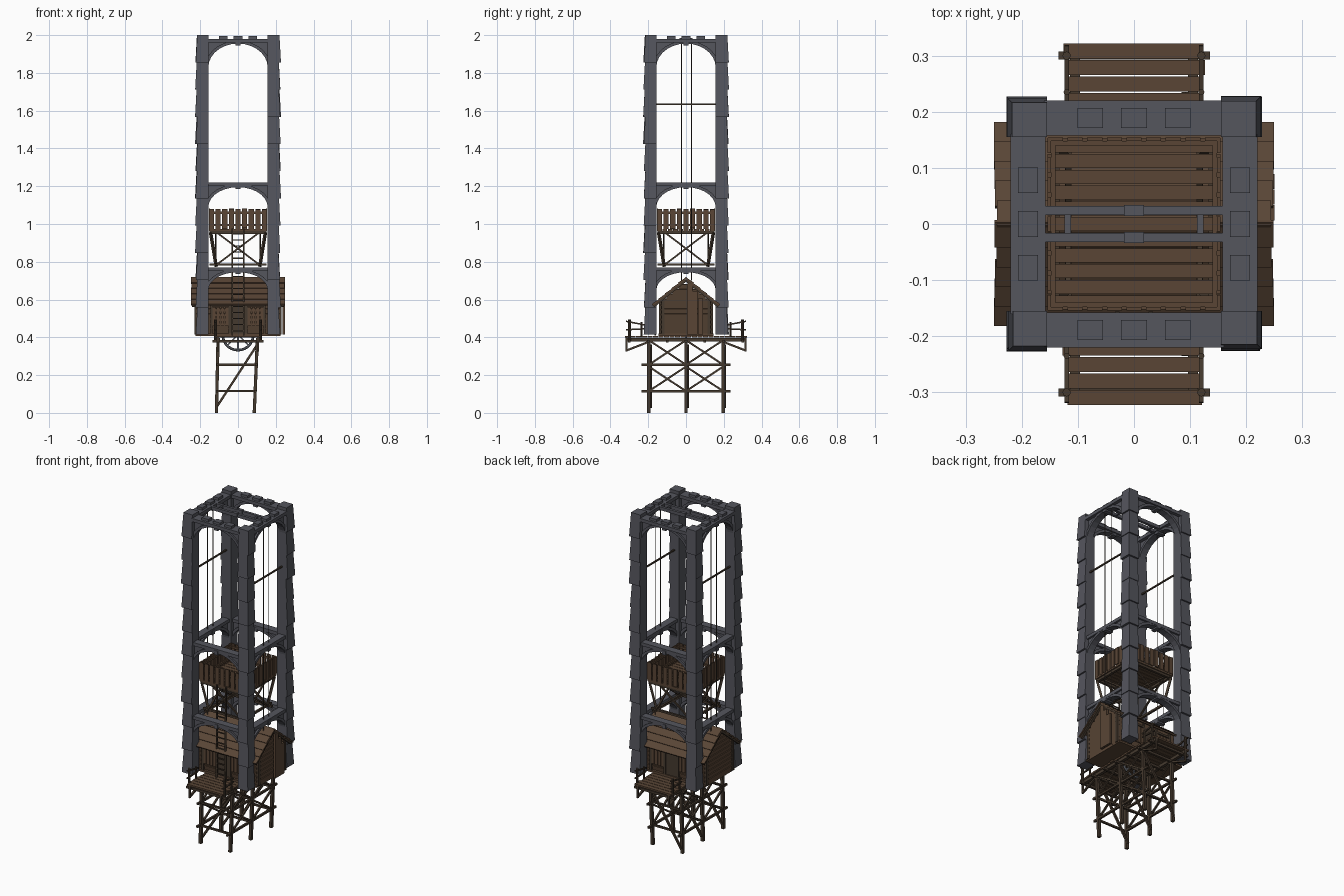
import bpy, bmesh, math, random
from mathutils import Matrix, Vector

random.seed(4)
cube = bpy.data.objects.get("Cube")
if cube:
    bpy.data.objects.remove(cube, do_unlink=True)


def material(name, r, g, b):
    m = bpy.data.materials.new(name)
    m.use_nodes = True
    m.diffuse_color = (r, g, b, 1)
    m.node_tree.nodes["Principled BSDF"].inputs["Base Color"].default_value = (r, g, b, 1)
    return m


STONE = material("grey stone", 0.09, 0.092, 0.11)
WOOD = material("brown planks", 0.1, 0.06, 0.036)
DARK = material("dark timber", 0.06, 0.042, 0.028)
ROPE = material("rope", 0.075, 0.06, 0.05)
METAL = material("wheel metal", 0.13, 0.14, 0.16)


def box(bm, c, s, rot=Matrix()):
    mat = Matrix.Translation(c) @ rot @ Matrix.Diagonal((*s, 1))
    return bmesh.ops.create_cube(bm, size=1, matrix=mat)["verts"]


def bar(bm, p, q, t, sides=4):
    p, q = Vector(p), Vector(q)
    d = q - p
    rot = d.to_track_quat("Z", "Y").to_matrix().to_4x4()
    mat = Matrix.Translation((p + q) / 2) @ rot
    if sides == 4:
        bmesh.ops.create_cube(bm, size=1, matrix=mat @ Matrix.Diagonal((t, t, d.length, 1)))
    else:
        bmesh.ops.create_cone(bm, cap_ends=True, segments=sides, radius1=t / 2,
                              radius2=t / 2, depth=d.length, matrix=mat)


def ribbon(bm, lower, upper, d0, d1):
    """Solid strip between two (x, z) curves, from depth d0 to d1."""
    rows = [[bm.verts.new(v) for v in ((a, d0, b), (c, d0, d), (c, d1, d), (a, d1, b))]
            for (a, b), (c, d) in zip(lower, upper)]
    for r, s in zip(rows, rows[1:]):
        for k in range(4):
            bm.faces.new((r[k], r[(k + 1) % 4], s[(k + 1) % 4], s[k]))
    bm.faces.new(rows[0])
    bm.faces.new(rows[-1])


def finish(bm, name, mat):
    bmesh.ops.recalc_face_normals(bm, faces=bm.faces)
    me = bpy.data.meshes.new(name)
    bm.to_mesh(me)
    bm.free()
    me.materials.append(mat)
    ob = bpy.data.objects.new(name, me)
    bpy.context.collection.objects.link(ob)
    return ob


def around(bm, name, mat, count=4):
    """Repeat a front part on the other sides."""
    for k in range(count):
        copy = bm.copy()
        bmesh.ops.rotate(copy, verts=copy.verts, cent=(0, 0, 0),
                         matrix=Matrix.Rotation(k * math.tau / count, 3, "Z"))
        finish(copy, f"{name}_{k + 1}", mat)
    bm.free()


SIGNS = (-1, 1)

# Corner pillars of rough stacked blocks
for sx in SIGNS:
    for sy in SIGNS:
        bm = bmesh.new()
        n = 11
        h = (2.0 - 0.415) / n
        for i in range(n):
            ox, oy = random.uniform(0.222, 0.228), random.uniform(0.222, 0.228)
            z = 0.415 + h * (i + 0.5)
            verts = box(bm, (sx * (0.155 + ox) / 2, sy * (0.155 + oy) / 2, z),
                        (ox - 0.155, oy - 0.155, h))
            for v in verts:
                if v.co.z > z:
                    if abs(v.co.x) > 0.2:
                        v.co.x -= sx * 0.008
                    if abs(v.co.y) > 0.2:
                        v.co.y -= sy * 0.008
        finish(bm, "corner_pillar", STONE)

# Arches with lintels on three levels
for label, spring, peak, top, depth in (("lower", 0.65, 0.745, 0.77, 0.045),
                                        ("middle", 1.09, 1.195, 1.22, 0.045),
                                        ("upper", 1.83, 1.955, 1.98, 0.063)):
    def curve(extra):
        w, r = 0.157 + extra, peak - spring + extra
        return [(-w * math.cos(math.pi * i / 14), spring + r * math.sin(math.pi * i / 14))
                for i in range(15)]
    bm = bmesh.new()
    inner = curve(0)
    ribbon(bm, inner, [(x, top - 0.01) for x, z in inner], -0.2, -0.178)
    ribbon(bm, inner, curve(0.016), -0.21, -0.168)
    box(bm, (0, -0.189, top - 0.01), (0.32, depth, 0.02))
    box(bm, (0, -0.189, peak + 0.003), (0.026, 0.05, 0.026))
    if label == "upper":
        for x in (-0.078, 0, 0.078):
            box(bm, (x, -0.189, top + 0.006), (0.046, 0.036, 0.018))
    around(bm, label + "_arch", STONE)

# Pulley beams across the top
bm = bmesh.new()
for s in SIGNS:
    box(bm, (0, s * 0.024, 1.97), (0.385, 0.016, 0.02))
    box(bm, (0, s * 0.024, 1.974), (0.036, 0.019, 0.02))
    box(bm, (s * 0.118, 0, 1.968), (0.011, 0.04, 0.015))
finish(bm, "pulley_beams", STONE)

# Hoist ropes and steadying rods
bm = bmesh.new()
for sx in SIGNS:
    for y in (-0.024, 0.028):
        bar(bm, (sx * 0.188, y, 0.7), (sx * 0.188, y, 1.97), 0.005, 6)
finish(bm, "hoist_ropes", ROPE)
bm = bmesh.new()
for sx in SIGNS:
    bar(bm, (sx * 0.188, -0.16, 1.635), (sx * 0.188, 0.16, 1.635), 0.008)
finish(bm, "steadying_rods", DARK)

# Lift platform: floor, slatted railing and braced frame
bm = bmesh.new()
for i in range(11):
    box(bm, (0, -0.14 + i * 0.028, 0.968), (0.308, 0.025, 0.012))
finish(bm, "platform_floor", WOOD)
bm = bmesh.new()
for i in range(9):
    box(bm, (-0.14 + i * 0.035, -0.151, 1.028 + random.uniform(-0.003, 0.003)),
        (0.027, 0.007, 0.105))
for z in (0.995, 1.06):
    box(bm, (0, -0.144, z), (0.3, 0.008, 0.012))
around(bm, "platform_railing", WOOD)
bm = bmesh.new()
bar(bm, (-0.15, -0.14, 0.955), (0.15, -0.14, 0.955), 0.014)
bar(bm, (-0.15, -0.117, 0.785), (0.15, -0.117, 0.785), 0.012)
for s in SIGNS:
    bar(bm, (s * 0.112, -0.118, 0.785), (-s * 0.112, -0.118, 0.955), 0.009)
bar(bm, (-0.145, -0.145, 0.955), (-0.115, -0.115, 0.775), 0.013)
around(bm, "platform_frame", DARK)

# Ladder up the front
bm = bmesh.new()
for s in SIGNS:
    bar(bm, (s * 0.03, -0.163, 0.41), (s * 0.03, -0.16, 0.975), 0.008)
for i in range(17):
    bar(bm, (-0.034, -0.163, 0.435 + i * 0.032), (0.034, -0.163, 0.435 + i * 0.032), 0.006)
finish(bm, "ladder", DARK)

# Cabin: floor, boarded walls, gables
bm = bmesh.new()
box(bm, (0, 0, 0.414), (0.45, 0.29, 0.012))
finish(bm, "cabin_floor", WOOD)
bm = bmesh.new()
z = 0.434
while z < 0.69:
    half = min(0.12, (0.7 - z) / 0.815)
    for s in SIGNS:
        box(bm, (s * 0.222, 0, z), (0.012, half * 2, 0.028), Matrix.Rotation(s * 0.2, 4, "Y"))
        if z < 0.6:
            box(bm, (0, s * 0.128, z), (0.44, 0.01, 0.028), Matrix.Rotation(s * -0.2, 4, "X"))
    z += 0.026
finish(bm, "cabin_walls", WOOD)
bm = bmesh.new()
for sx in SIGNS:
    for sy in SIGNS:
        bar(bm, (sx * 0.222, sy * 0.122, 0.415), (sx * 0.222, sy * 0.122, 0.61), 0.018)
        bar(bm, (sx * 0.236, 0, 0.703), (sx * 0.236, sy * 0.172, 0.565), 0.014)
        for x in (0.045, 0.14):
            bar(bm, (sx * x, sy * 0.137, 0.415), (sx * x, sy * 0.137, 0.605), 0.012)
        bar(bm, (sx * 0.045, sy * 0.137, 0.57), (sx * 0.14, sy * 0.137, 0.57), 0.012)
finish(bm, "cabin_timbers", DARK)

# Shutters and doors
bm = bmesh.new()
for s in SIGNS:
    for i in range(4):
        box(bm, (s * (0.06 + i * 0.022), -0.137, 0.51), (0.018, 0.008, 0.1))
around(bm, "shutter_boards", WOOD, 2)
bm = bmesh.new()
box(bm, (0, -0.136, 0.495), (0.08, 0.006, 0.15))
around(bm, "cabin_doorway", DARK, 2)
bm = bmesh.new()
for i in range(3):
    box(bm, (0.243, 0.02 + i * 0.028, 0.55 - i * 0.02), (0.014, 0.027, 0.27 - i * 0.04))
finish(bm, "side_door", WOOD)

# Roof of overlapping boards
bm = bmesh.new()
pitch = math.atan2(0.145, 0.178)
for s in SIGNS:
    for i in range(5):
        t = (i + 0.5) / 5
        width = 0.5 - random.uniform(0, 0.012)
        box(bm, (0, s * 0.174 * t, 0.715 - 0.142 * t), (width, 0.054, 0.009),
            Matrix.Rotation(-s * (pitch - 0.09), 4, "X"))
finish(bm, "cabin_roof", WOOD)

# Deck planks
bm = bmesh.new()
for i in range(22):
    w = 0.244 + random.uniform(-0.006, 0.006)
    box(bm, (random.uniform(-0.003, 0.003), -0.309 + i * 0.0294, 0.403), (w, 0.0265, 0.01))
finish(bm, "deck_planks", WOOD)

# Deck beams, brackets and railings
bm = bmesh.new()
for s in SIGNS:
    bar(bm, (s * 0.105, -0.32, 0.388), (s * 0.105, 0.32, 0.388), 0.018)
for y in (-0.3, -0.2, -0.1, 0, 0.1, 0.2, 0.3):
    bar(bm, (-0.135, y, 0.379), (0.135, y, 0.379), 0.014)
finish(bm, "deck_beams", DARK)
bm = bmesh.new()
for s in SIGNS:
    x = s * 0.12
    bar(bm, (s * 0.105, -0.316, 0.325), (s * 0.105, -0.316, 0.405), 0.011)
    bar(bm, (s * 0.105, -0.316, 0.33), (s * 0.105, -0.2, 0.375), 0.011)
    bar(bm, (x, -0.3, 0.38), (x, -0.3, 0.495), 0.015, 8)
    bar(bm, (x, -0.235, 0.4), (x, -0.235, 0.48), 0.011, 8)
    bar(bm, (x, -0.318, 0.485), (x, -0.215, 0.465), 0.008)
    bar(bm, (x, -0.318, 0.44), (x, -0.215, 0.445), 0.008)
around(bm, "deck_railing", DARK, 2)

# Trestle legs with cross bracing
TOPS, FEET = (-0.106, 0.102), (-0.114, 0.086)


def leg(k, y, z):
    return (FEET[k] + (TOPS[k] - FEET[k]) * z / 0.38, y, z)


bm = bmesh.new()
for y in (-0.197, 0, 0.197):
    for k in (0, 1):
        bar(bm, leg(k, y, 0), leg(k, y, 0.385), 0.017)
    for z in (0.115, 0.255):
        bar(bm, leg(0, y - 0.01, z), leg(1, y - 0.01, z), 0.011)
    bar(bm, leg(0, y + 0.01, 0.03), leg(1, y + 0.01, 0.36), 0.012)
for k in (0, 1):
    for z in (0.115, 0.255):
        bar(bm, leg(k, -0.235, z), leg(k, 0.235, z), 0.012)
        for a, b in ((-0.197, 0), (0, 0.197)):
            bar(bm, leg(k, a, z), leg(k, b, z + 0.13), 0.01)
            bar(bm, leg(k, b, z), leg(k, a, z + 0.13), 0.01)
finish(bm, "trestle", DARK)

# Spoked winch wheel under the deck
bpy.ops.mesh.primitive_torus_add(location=(0, 0, 0.413), rotation=(math.pi / 2, 0, 0),
                                 major_radius=0.081, minor_radius=0.007,
                                 major_segments=28, minor_segments=6)
wheel = bpy.context.object
wheel.name = "winch_wheel"
wheel.data.materials.append(METAL)
bpy.ops.object.shade_smooth_by_angle()
bm = bmesh.new()
for i in range(4):
    v = Vector((math.cos(i * math.pi / 4), 0, math.sin(i * math.pi / 4))) * 0.08
    c = Vector((0, 0, 0.413))
    bar(bm, c - v, c + v, 0.008)
bar(bm, (0, -0.03, 0.413), (0, 0.03, 0.413), 0.022, 10)
finish(bm, "wheel_spokes", METAL)
